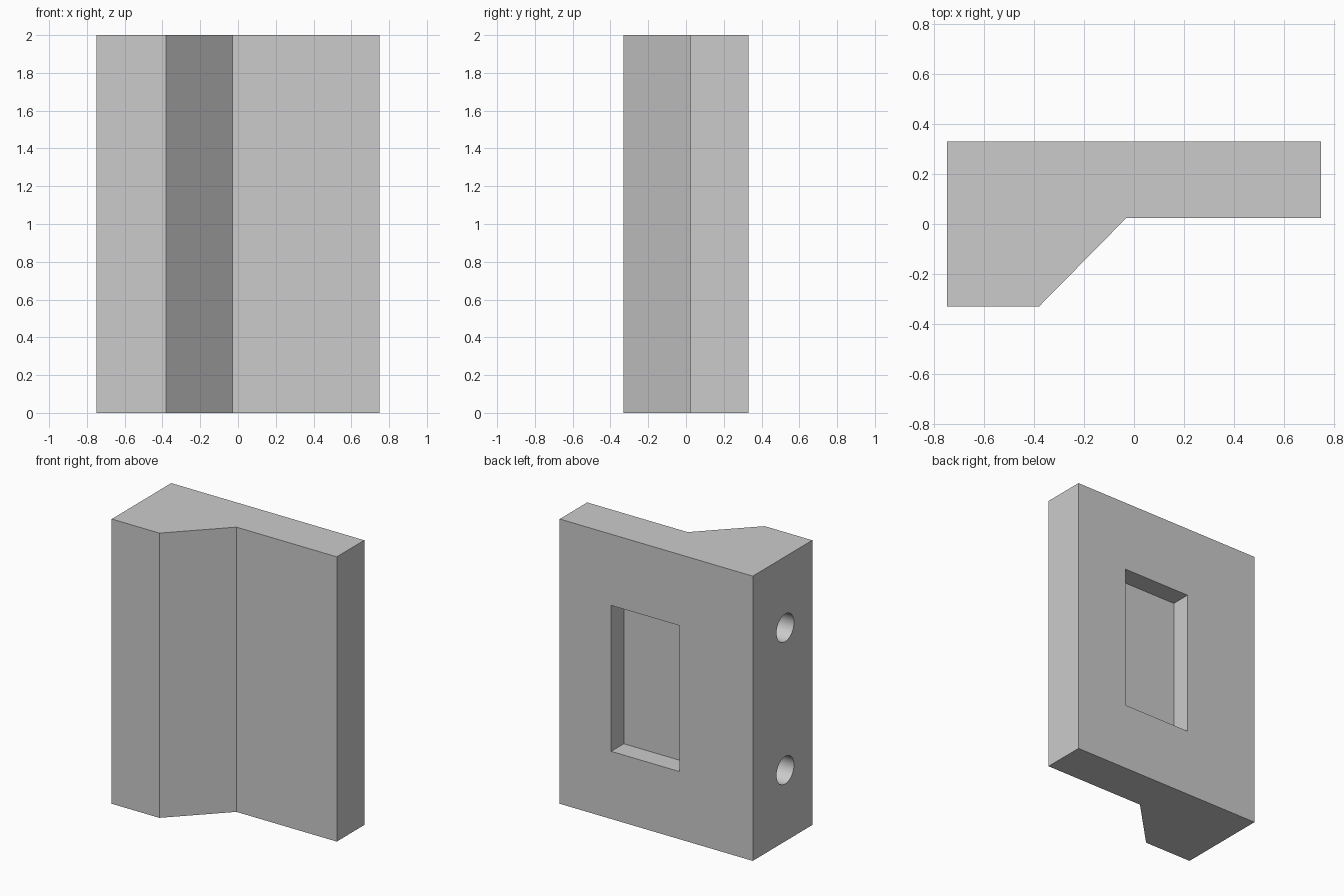
import bpy, bmesh, math

cube = bpy.data.objects.get("Cube")
if cube:
    bpy.data.objects.remove(cube, do_unlink=True)

grey = bpy.data.materials.new("light_grey")
grey.use_nodes = True
grey.diffuse_color = (0.6, 0.6, 0.6, 1)
grey.node_tree.nodes["Principled BSDF"].inputs["Base Color"].default_value = grey.diffuse_color


def prism(name, outline, height):
    """Extrude a plan outline upward from the ground."""
    bm = bmesh.new()
    face = bm.faces.new([bm.verts.new((x, y, 0)) for x, y in outline])
    ext = bmesh.ops.extrude_face_region(bm, geom=[face])["geom"]
    bmesh.ops.translate(bm, verts=[v for v in ext if isinstance(v, bmesh.types.BMVert)],
                        vec=(0, 0, height))
    bmesh.ops.recalc_face_normals(bm, faces=bm.faces)
    mesh = bpy.data.meshes.new(name)
    bm.to_mesh(mesh)
    bm.free()
    obj = bpy.data.objects.new(name, mesh)
    bpy.context.collection.objects.link(obj)
    mesh.materials.append(grey)
    return obj


def cut(target, cutter):
    """Subtract a hidden cutter from the target."""
    cutter.hide_render = True
    mod = target.modifiers.new(cutter.name, "BOOLEAN")
    mod.operation, mod.solver, mod.object = "DIFFERENCE", "EXACT", cutter
    bpy.context.view_layer.objects.active = target
    bpy.ops.object.modifier_apply(modifier=mod.name)
    bpy.data.objects.remove(cutter, do_unlink=True)


# Plate with a thick, chamfered block along one side
body = prism("latch_body", [(-0.75, -0.33), (-0.38, -0.33), (-0.03, 0.025),
                            (0.75, 0.025), (0.75, 0.33), (-0.75, 0.33)], 2)

# Rectangular pocket in the back
pocket = prism("pocket_cutter", [(-0.18, 0.19), (0.35, 0.19), (0.35, 0.5), (-0.18, 0.5)], 1.025)
pocket.location.z = 0.475
cut(body, pocket)

# Two round blind holes in the thick side
for z in (0.5, 1.5):
    bpy.ops.mesh.primitive_cylinder_add(vertices=48, radius=0.097, depth=0.7,
                                        location=(-0.75, -0.03, z),
                                        rotation=(0, math.pi / 2, 0))
    hole = bpy.context.object
    hole.name = "hole_cutter"
    hole.data.materials.append(grey)
    cut(body, hole)

# Smooth hole walls, sharp edges elsewhere
bpy.ops.object.select_all(action="DESELECT")
body.select_set(True)
bpy.context.view_layer.objects.active = body
bpy.ops.object.shade_smooth_by_angle(angle=math.radians(30))
